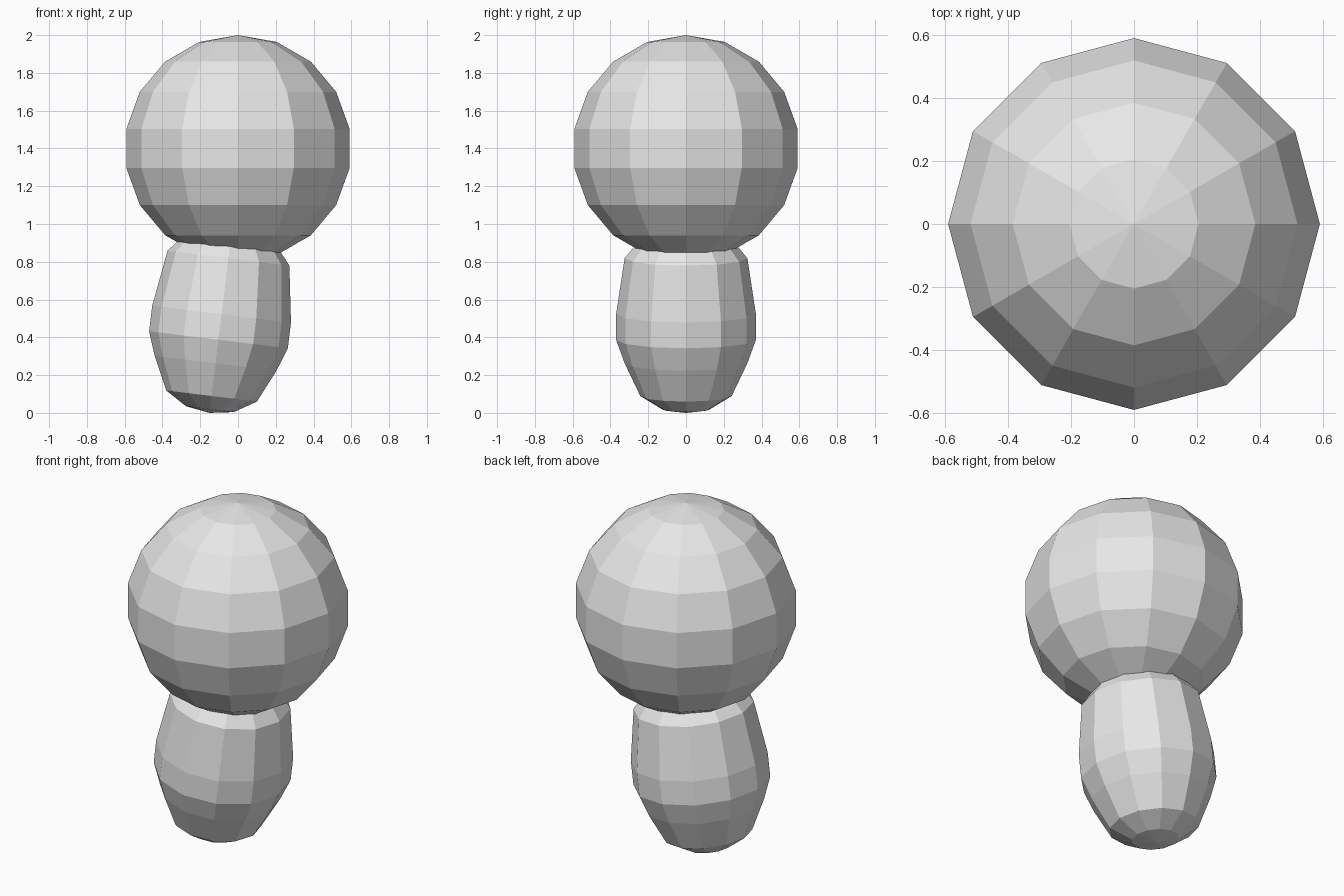
import bpy, bmesh, math
from mathutils import Vector, Matrix

if "Cube" in bpy.data.objects:
    bpy.data.objects.remove(bpy.data.objects["Cube"])

SIDES = 12

grey = bpy.data.materials.new("plain grey")
grey.diffuse_color = (0.8, 0.8, 0.8, 1)
grey.use_nodes = True
grey.node_tree.nodes["Principled BSDF"].inputs["Base Color"].default_value = grey.diffuse_color


def lathe(name, rings, bottom, top, matrix):
    """Faceted closed solid from (radius, height) rings, with a pole at each end."""
    bm = bmesh.new()
    loops = []
    for r, z in rings:
        loops.append([bm.verts.new((r * math.cos(i * math.tau / SIDES),
                                    r * math.sin(i * math.tau / SIDES), z))
                      for i in range(SIDES)])
    low = bm.verts.new((0, 0, bottom))
    high = bm.verts.new((0, 0, top))
    for i in range(SIDES):
        j = (i + 1) % SIDES
        bm.faces.new((low, loops[0][j], loops[0][i]))
        bm.faces.new((high, loops[-1][i], loops[-1][j]))
        for a, b in zip(loops, loops[1:]):
            bm.faces.new((a[i], a[j], b[j], b[i]))
    bm.transform(matrix)
    bmesh.ops.recalc_face_normals(bm, faces=bm.faces)
    mesh = bpy.data.meshes.new(name)
    bm.to_mesh(mesh)
    bm.free()
    mesh.materials.append(grey)
    obj = bpy.data.objects.new(name, mesh)
    bpy.context.collection.objects.link(obj)
    return obj


# Round head: nine bands of twenty degrees
R = 0.6
head_rings = [(R * math.sin(math.radians(a)), -R * math.cos(math.radians(a)))
              for a in range(20, 180, 20)]
lathe("head", head_rings, -R, R, Matrix.Translation((0, 0, 1.4)))

# Egg-shaped body leaning to the right, its top buried in the head
body_rings = [(0.128, 0.02), (0.242, 0.09), (0.325, 0.265), (0.37, 0.39),
              (0.37, 0.527), (0.325, 0.825), (0.242, 0.925), (0.128, 0.97)]
lean = (Matrix.Translation((-0.151, 0, 0))
        @ Matrix.Rotation(math.radians(7), 4, 'Y'))
lathe("body", body_rings, 0.0, 0.99, lean)
